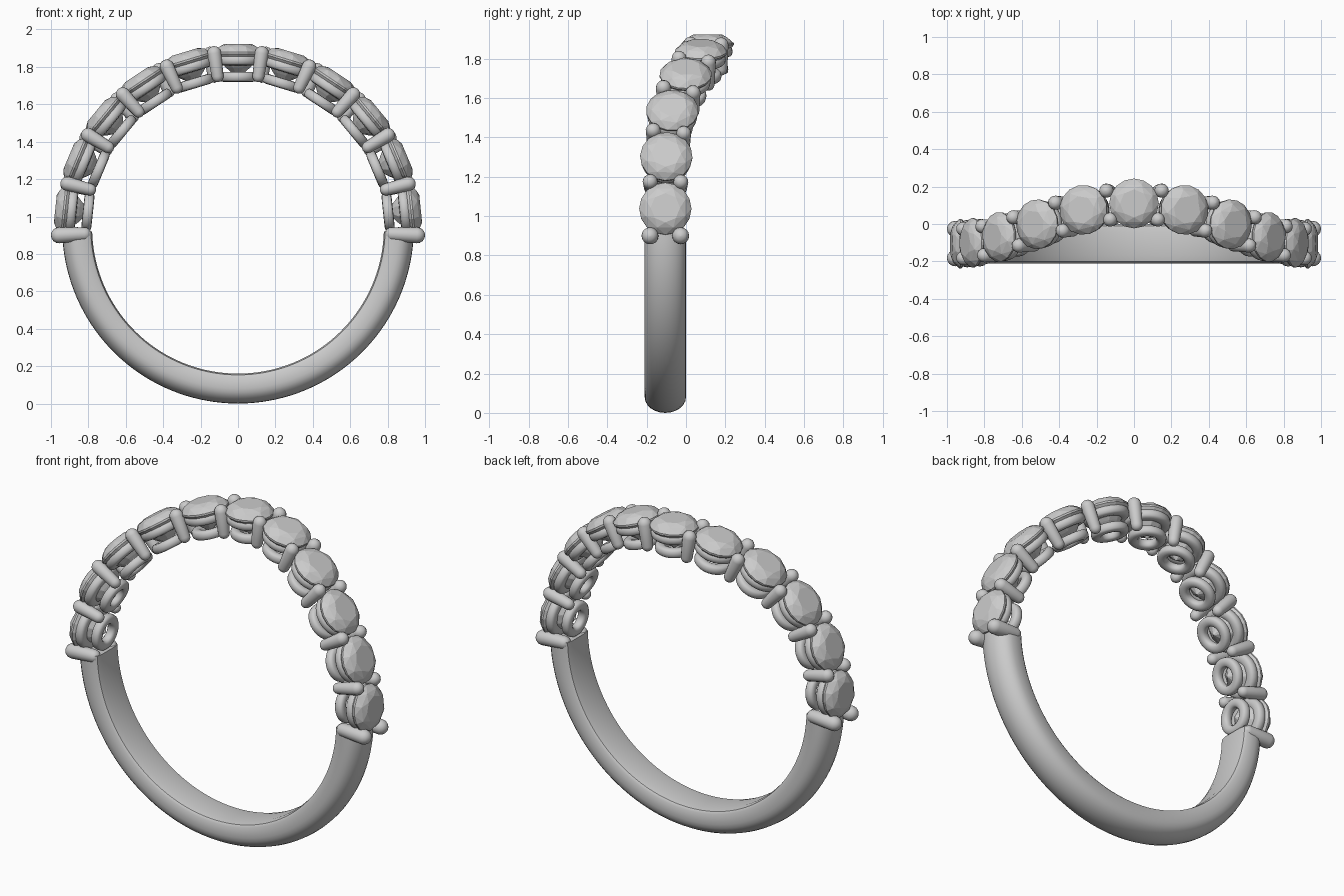
import bpy, bmesh
from math import sin, cos, pi, radians
from mathutils import Matrix, Vector

cube = bpy.data.objects.get("Cube")
if cube:
    bpy.data.objects.remove(cube, do_unlink=True)

CENTRE_Z = 0.94
STEP = radians(16.8)          # angle between neighbouring stones

metal = bpy.data.materials.new("silver grey")
metal.use_nodes = True
GREY = (0.6, 0.6, 0.6, 1)
metal.diffuse_color = GREY
metal.node_tree.nodes["Principled BSDF"].inputs["Base Color"].default_value = GREY


def add_object(name, bm, smooth=True):
    bmesh.ops.recalc_face_normals(bm, faces=bm.faces)
    mesh = bpy.data.meshes.new(name)
    bm.to_mesh(mesh)
    bm.free()
    mesh.materials.append(metal)
    obj = bpy.data.objects.new(name, mesh)
    bpy.context.collection.objects.link(obj)
    if smooth:
        bpy.ops.object.select_all(action='DESELECT')
        obj.select_set(True)
        bpy.context.view_layer.objects.active = obj
        bpy.ops.object.shade_smooth_by_angle(angle=radians(40))
    return obj


def frame(theta):
    """Local frame on the crown: x along the row, y across, z outward."""
    c, s = cos(theta), sin(theta)
    sweep = -0.105 + 0.215 * c ** 4
    slope = -0.86 * c ** 3 * s / 0.9
    out = Vector((s, 0, c))
    along = Vector((c, slope, -s)).normalized()
    across = out.cross(along)
    m = Matrix((along, across, out)).transposed().to_4x4()
    m.translation = (0, sweep, CENTRE_Z)
    return m


def lathe(bm, profile, matrix, segments, closed=False):
    """Turn (radius, height) points about local z, then place them."""
    rings = [[bm.verts.new(matrix @ Vector((r * cos(2 * pi * i / segments),
                                            r * sin(2 * pi * i / segments), h)))
              for i in range(segments)] for r, h in profile]
    pairs = list(zip(rings, rings[1:]))
    if closed:
        pairs.append((rings[-1], rings[0]))
    else:
        bm.faces.new(rings[0])
        bm.faces.new(rings[-1])
    for a, b in pairs:
        for i in range(segments):
            j = (i + 1) % segments
            bm.faces.new((a[i], a[j], b[j], b[i]))


def ring_profile(radius, height, half_width, half_height):
    """Slightly squared round section."""
    def squash(v):
        return (1 if v > 0 else -1) * abs(v) ** 0.75
    return [(radius + half_width * squash(cos(k * pi / 6)),
             height + half_height * squash(sin(k * pi / 6))) for k in range(12)]


def prong_profile(low, high, thin, thick):
    """Tapered rod with domed ends."""
    angles = [radians(a) for a in (88, 65, 45, 22, 0)]
    base = [(thin * cos(a), low + thin * (1 - sin(a))) for a in angles]
    tip = [(thick * cos(a), high - thick * (1 - sin(a))) for a in reversed(angles)]
    return base + tip


# Plain lower band: domed outside, softly rounded inside
section = [(0.86 + 0.08 * cos(a), 0.105 * sin(a))
           for a in [radians(-90 + 15 * k) for k in range(13)]]
section += [(0.80, 0.105), (0.787, 0.095), (0.78, 0.06),
            (0.78, -0.06), (0.787, -0.095), (0.80, -0.105)]
bm = bmesh.new()
start, count = radians(91.5), 72
rings = []
for k in range(count + 1):
    t = start + (2 * pi - 2 * start) * k / count
    rings.append([bm.verts.new((r * sin(t), y - 0.105, CENTRE_Z + r * cos(t)))
                  for r, y in section])
for a, b in zip(rings, rings[1:]):
    for i in range(len(section)):
        j = (i + 1) % len(section)
        bm.faces.new((a[i], a[j], b[j], b[i]))
bm.faces.new(rings[0])
bm.faces.new(rings[-1])
add_object("band", bm)

# Stones and their two setting rings
settings = bmesh.new()
for n in range(-5, 6):
    place = frame(n * STEP)
    lathe(settings, ring_profile(0.096, 0.896, 0.031, 0.028), place, 32, True)
    lathe(settings, ring_profile(0.077, 0.807, 0.028, 0.027), place, 32, True)

    # Brilliant cut: table, star points, girdle, pavilion, culet
    stone = bmesh.new()
    for sides, turn, radius, height in ((8, 0, 0.075, 0.982), (8, 0.5, 0.108, 0.968),
                                        (16, 0, 0.133, 0.939), (16, 0, 0.133, 0.929),
                                        (8, 0.5, 0.066, 0.853), (1, 0, 0, 0.80)):
        for i in range(sides):
            a = 2 * pi * (i + turn) / sides
            stone.verts.new(place @ Vector((radius * cos(a), radius * sin(a), height)))
    bmesh.ops.convex_hull(stone, input=stone.verts)
    bmesh.ops.dissolve_limit(stone, angle_limit=radians(1),
                             verts=stone.verts, edges=stone.edges)
    add_object(f"stone_{n + 6}", stone, smooth=False)
add_object("setting_rings", settings)

# Prong pairs between the stones, heavier at both ends of the row
prongs = bmesh.new()
for n in range(-6, 6):
    end = n in (-6, 5)
    profile = prong_profile(0.785, 1.001, 0.037, 0.043) if end \
        else prong_profile(0.785, 0.98, 0.032, 0.038)
    for side in (-1, 1):
        place = frame((n + 0.5) * STEP) @ Matrix.Translation((0, side * 0.078, 0))
        lathe(prongs, profile, place, 16)
add_object("prongs", prongs)
